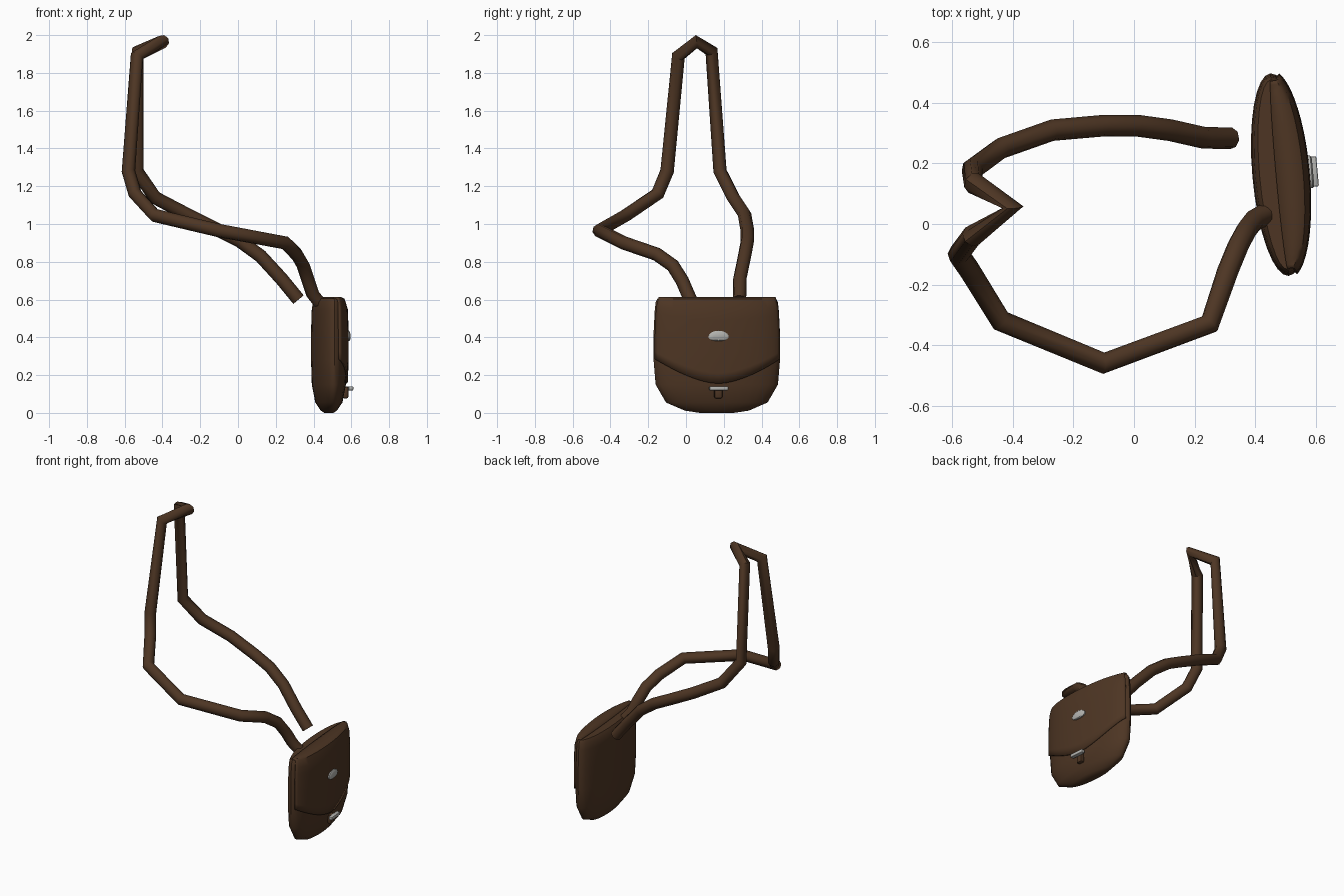
import bpy, bmesh, math
from mathutils import Matrix, Vector

if "Cube" in bpy.data.objects:
    bpy.data.objects.remove(bpy.data.objects["Cube"])


def material(name, rgb):
    m = bpy.data.materials.new(name)
    m.diffuse_color = (*rgb, 1)
    m.use_nodes = True
    m.node_tree.nodes["Principled BSDF"].inputs["Base Color"].default_value = m.diffuse_color
    return m


LEATHER = material("brown leather", (0.075, 0.036, 0.017))
METAL = material("silver metal", (0.45, 0.45, 0.43))

# Bag frame: local x = width, local y = thickness (front positive)
BAG = Matrix(((-0.09, 0.996, 0, 0.481), (0.996, 0.09, 0, 0.163), (0, 0, 1, 0), (0, 0, 0, 1)))

# Height, half width, half thickness of the pouch
LAYERS = [(0.0, 0.09, 0.022), (0.012, 0.17, 0.04), (0.055, 0.27, 0.068), (0.15, 0.325, 0.086),
          (0.28, 0.336, 0.09), (0.42, 0.336, 0.09), (0.54, 0.33, 0.087), (0.585, 0.325, 0.08),
          (0.605, 0.315, 0.066)]


def section(z):
    for (z0, w0, t0), (z1, w1, t1) in zip(LAYERS, LAYERS[1:]):
        if z <= z1:
            f = (z - z0) / (z1 - z0)
            return w0 + f * (w1 - w0), t0 + f * (t1 - t0)
    return LAYERS[-1][1:]


def finish(name, bm, mat, matrix=Matrix(), angle=40):
    bm.transform(matrix)
    bmesh.ops.recalc_face_normals(bm, faces=bm.faces)
    me = bpy.data.meshes.new(name)
    bm.to_mesh(me)
    bm.free()
    me.materials.append(mat)
    ob = bpy.data.objects.new(name, me)
    bpy.context.collection.objects.link(ob)
    bpy.ops.object.select_all(action='DESELECT')
    ob.select_set(True)
    bpy.context.view_layer.objects.active = ob
    bpy.ops.object.shade_smooth_by_angle(angle=math.radians(angle))
    return ob


def loft(bm, rows, closed):
    grid = [[bm.verts.new(p) for p in row] for row in rows]
    for a, b in zip(grid, grid[1:]):
        n = len(a)
        for i in range(n if closed else n - 1):
            j = (i + 1) % n
            bm.faces.new((a[i], a[j], b[j], b[i]))
    return grid


# Pouch
bm = bmesh.new()
N = 32
rings = [[(w * math.cos(2 * math.pi * i / N), t * math.sin(2 * math.pi * i / N), z)
          for i in range(N)] for z, w, t in LAYERS]
grid = loft(bm, rings, True)
bm.faces.new(grid[0])
bm.faces.new(grid[-1])
finish("pouch", bm, LEATHER, BAG)

# Flap: shell over the front half, with a curved lower edge and a lip over the top
bm = bmesh.new()
M = 20
angles = [math.radians(14 + 152 * i / M) for i in range(M + 1)]
rows = []
for k in range(9):
    row = []
    for a in angles:
        low = 0.155 + 0.13 * abs(math.cos(a) / math.cos(angles[0])) ** 1.7
        z = low + (0.60 - low) * k / 8
        w, t = section(z)
        row.append(((w + 0.003) * math.cos(a), (t + 0.002) * math.sin(a) + 0.002, z))
    rows.append(row)
rows.append([(0.32 * math.cos(a), 0.058 * math.sin(a), 0.607) for a in angles])
rows.append([(0.32 * math.cos(a), -0.012 * math.sin(a), 0.607) for a in angles])
loft(bm, rows, False)
flap = finish("flap", bm, LEATHER, BAG)
solid = flap.modifiers.new("thickness", 'SOLIDIFY')
solid.thickness = 0.012
solid.offset = 0


# Shoulder strap
PATH = [(0.43, 0.03, 0.585), (0.395, 0.01, 0.63), (0.372, -0.02, 0.70), (0.345, -0.07, 0.78),
        (0.31, -0.155, 0.84), (0.25, -0.33, 0.90), (-0.10, -0.46, 0.965), (-0.44, -0.32, 1.045),
        (-0.545, -0.15, 1.16), (-0.58, -0.10, 1.28), (-0.535, -0.04, 1.89), (-0.40, 0.055, 1.965),
        (-0.53, 0.135, 1.915), (-0.535, 0.18, 1.28), (-0.44, 0.25, 1.14), (-0.27, 0.31, 1.05),
        (-0.10, 0.325, 0.965), (0.01, 0.325, 0.91), (0.12, 0.31, 0.83), (0.23, 0.285, 0.71),
        (0.32, 0.283, 0.60)]
cu = bpy.data.curves.new("strap", 'CURVE')
cu.dimensions = '3D'
cu.bevel_depth = 0.036
cu.bevel_resolution = 2
cu.use_fill_caps = True
sp = cu.splines.new('POLY')
sp.points.add(len(PATH) - 1)
for p, co in zip(sp.points, PATH):
    p.co = (*co, 1)
cu.materials.append(LEATHER)
strap = bpy.data.objects.new("strap", cu)
bpy.context.collection.objects.link(strap)
bpy.ops.object.select_all(action='DESELECT')
strap.select_set(True)
bpy.context.view_layer.objects.active = strap
bpy.ops.object.convert(target='MESH')
bpy.ops.object.shade_smooth_by_angle(angle=math.radians(50))


def block(name, center, size, mat, bevel):
    bm = bmesh.new()
    bmesh.ops.create_cube(bm, size=1)
    bmesh.ops.scale(bm, vec=size, verts=bm.verts)
    bmesh.ops.bevel(bm, geom=bm.edges[:], offset=bevel, segments=2, affect='EDGES', profile=0.5)
    finish(name, bm, mat, BAG @ Matrix.Translation(center))


# Emblem plate: domed top edge, shallow lower edge
bm = bmesh.new()
outline = []
for i in range(24):
    a = 2 * math.pi * i / 24
    outline.append((0.054 * math.cos(a), 0.033 * math.sin(a) if a < math.pi else 0.022 * math.sin(a)))
loft_rows = [[(x * s, y, 0.402 + z * s) for x, z in outline]
             for y, s in ((0.088, 1.0), (0.106, 1.0), (0.111, 0.8))]
g = loft(bm, loft_rows, True)
bm.faces.new(g[0])
bm.faces.new(g[-1])
finish("emblem_plate", bm, METAL, BAG)

# Clasp: metal bar, its pin and the leather tab below
block("clasp_bar", (0, 0.113, 0.130), (0.10, 0.026, 0.022), METAL, 0.005)
block("clasp_pin", (0, 0.095, 0.128), (0.03, 0.03, 0.016), METAL, 0.003)
block("clasp_tab", (0, 0.088, 0.108), (0.042, 0.028, 0.062), LEATHER, 0.008)
